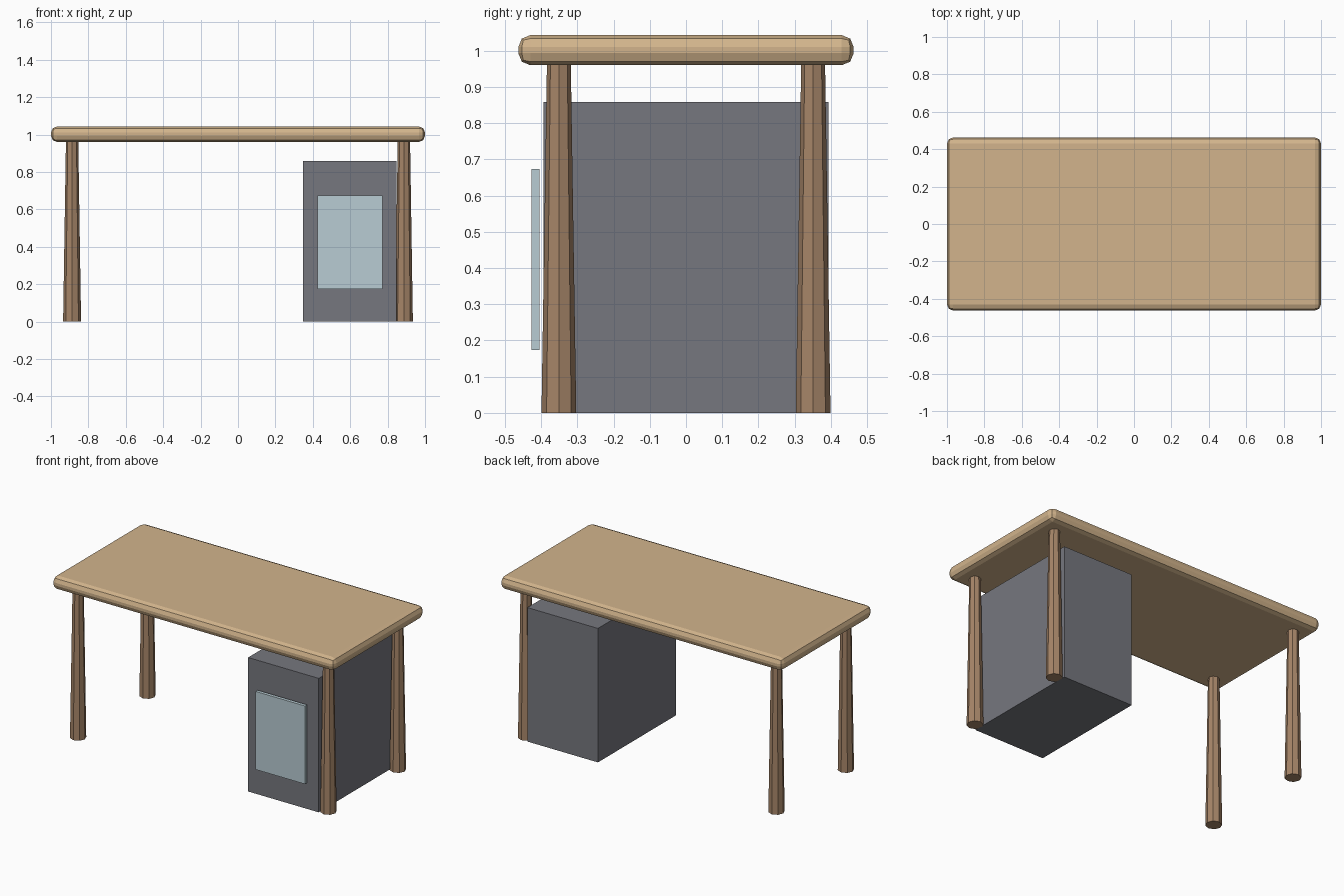
import bpy
import bmesh
from mathutils import Matrix, Vector

cube = bpy.data.objects.get("Cube")
if cube:
    bpy.data.objects.remove(cube, do_unlink=True)


def material(name, rgb):
    """Flat material from display colour values, stored as linear."""
    linear = [(c / 255 / 12.92) if c < 11 else ((c / 255 + 0.055) / 1.055) ** 2.4 for c in rgb]
    mat = bpy.data.materials.new(name)
    mat.use_nodes = True
    mat.diffuse_color = (*linear, 1)
    mat.node_tree.nodes["Principled BSDF"].inputs["Base Color"].default_value = (*linear, 1)
    return mat


def finish(name, bm, mat):
    mesh = bpy.data.meshes.new(name)
    bm.to_mesh(mesh)
    bm.free()
    mesh.materials.append(mat)
    obj = bpy.data.objects.new(name, mesh)
    bpy.context.collection.objects.link(obj)
    return obj


def box(name, low, high, mat):
    low, high = Vector(low), Vector(high)
    bm = bmesh.new()
    place = Matrix.Translation((low + high) / 2) @ Matrix.Diagonal((*(high - low), 1))
    bmesh.ops.create_cube(bm, size=1, matrix=place)
    return finish(name, bm, mat)


def leg(name, x, y, mat):
    bm = bmesh.new()
    bmesh.ops.create_cone(bm, cap_ends=True, segments=8, radius1=0.048, radius2=0.033,
                          depth=LEG_HEIGHT, matrix=Matrix.Translation((x, y, LEG_HEIGHT / 2)))
    return finish(name, bm, mat)


LEG_HEIGHT = 0.962
light_wood = material("light wood", (210, 180, 140))
brown_wood = material("brown wood", (166, 133, 104))
dark_grey = material("dark grey", (118, 119, 126))
pale_blue = material("pale blue", (185, 204, 211))

# Desk top with rounded edges
top = box("desk_top", (-1, -0.463, 0.96), (1, 0.463, 1.043), light_wood)
bevel = top.modifiers.new("rounded_edges", "BEVEL")
bevel.width = 0.033
bevel.segments = 2

# Four tapered legs
for side, x in (("left", 0.887), ("right", -0.887)):
    for end, y in (("front", -0.351), ("back", 0.351)):
        leg(f"{end}_{side}_leg", x, y, brown_wood)

# Cabinet under the left end, with its front panel standing slightly proud
box("cabinet", (0.348, -0.394, 0), (0.848, 0.394, 0.858), dark_grey)
box("cabinet_front_panel", (0.424, -0.426, 0.173), (0.773, -0.405, 0.673), pale_blue)
